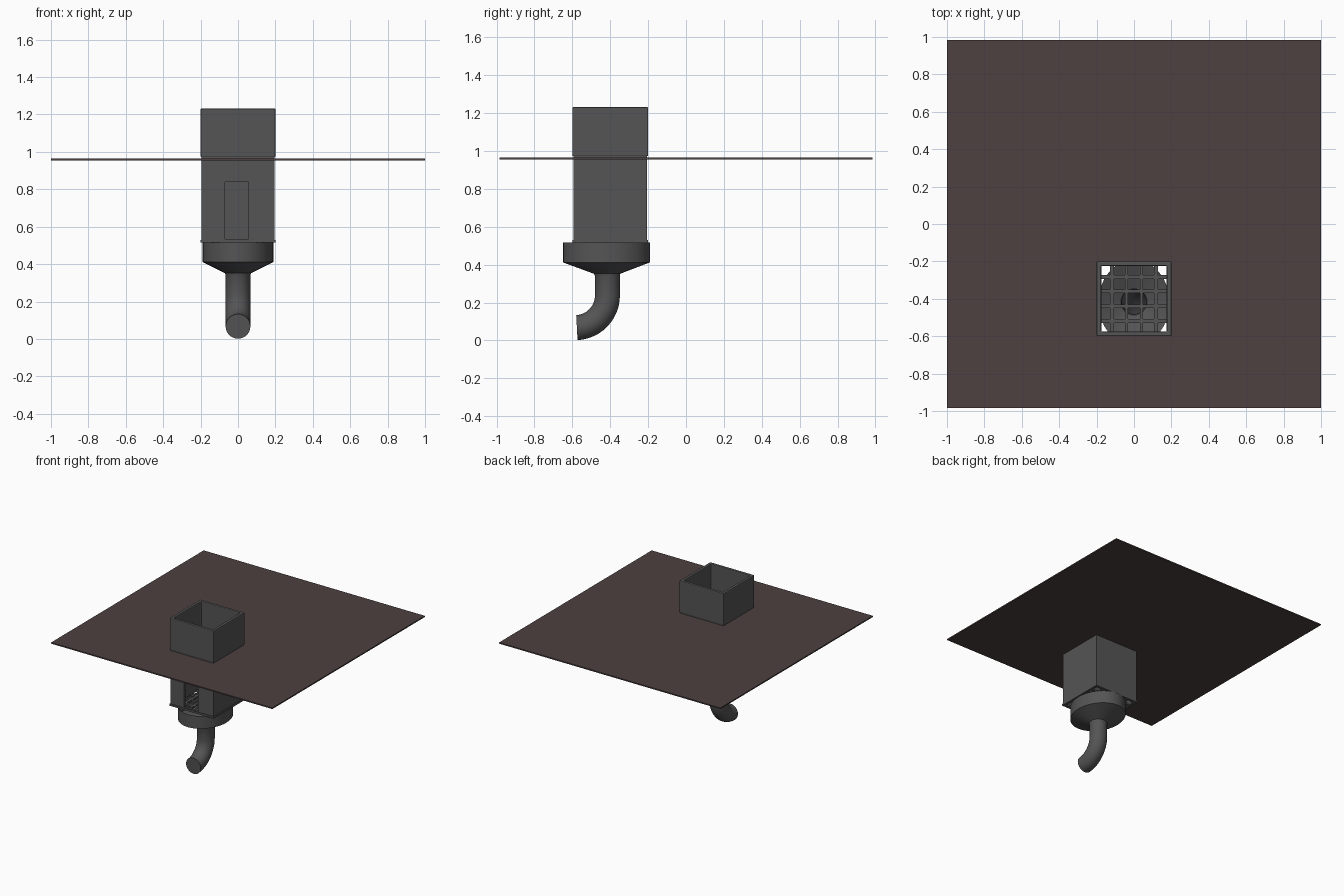
import bpy, bmesh, math

if "Cube" in bpy.data.objects:
    bpy.data.objects.remove(bpy.data.objects["Cube"])

CY = -0.4  # y centre of the chute


def material(name, rgb):
    m = bpy.data.materials.new(name)
    m.diffuse_color = (*rgb, 1)
    m.use_nodes = True
    m.node_tree.nodes["Principled BSDF"].inputs["Base Color"].default_value = m.diffuse_color
    return m


GREY = material("dark_grey", (0.09, 0.09, 0.09))
BROWN = material("dark_brown", (0.075, 0.052, 0.052))


def finish(bm, name, mat):
    bmesh.ops.recalc_face_normals(bm, faces=bm.faces)
    me = bpy.data.meshes.new(name)
    bm.to_mesh(me)
    bm.free()
    ob = bpy.data.objects.new(name, me)
    bpy.context.collection.objects.link(ob)
    me.materials.append(mat)
    return ob


def activate(ob):
    bpy.ops.object.select_all(action='DESELECT')
    ob.select_set(True)
    bpy.context.view_layer.objects.active = ob


def frame(name, outer, inner, z0, z1, mat):
    """Rectangular ring; outer and inner are (x0, x1, y0, y1)."""
    bm = bmesh.new()

    def loop(r, z):
        a, b, c, d = r
        return [bm.verts.new((x, y, z)) for x, y in ((a, c), (b, c), (b, d), (a, d))]
    loops = [loop(outer, z0), loop(outer, z1), loop(inner, z1), loop(inner, z0)]
    for k in range(4):
        p, q = loops[k], loops[(k + 1) % 4]
        for i in range(4):
            j = (i + 1) % 4
            bm.faces.new((p[i], p[j], q[j], q[i]))
    return finish(bm, name, mat)


def square(h):
    return (-h, h, CY - h, CY + h)


# floor sheet with a hole for the chute
frame("floor_sheet", (-1, 1, -0.985, 0.985), square(0.175), 0.955, 0.965, BROWN)

# upper open box with slightly rounded edges
upper = frame("upper_box", square(0.2), square(0.176), 0.972, 1.232, GREY)
bev = upper.modifiers.new("round", 'BEVEL')
bev.width, bev.segments = 0.006, 2

# lower box with a tall slot in the front wall
lower = frame("lower_box", square(0.195), square(0.176), 0.528, 0.974, GREY)
bpy.ops.mesh.primitive_cube_add(size=1, location=(-0.0075, CY - 0.19, 0.6875))
cutter = bpy.context.object
cutter.scale = (0.125, 0.1, 0.305)
cut = lower.modifiers.new("slot", 'BOOLEAN')
cut.operation, cut.object, cut.solver = 'DIFFERENCE', cutter, 'EXACT'
activate(lower)
bpy.ops.object.modifier_apply(modifier="slot")
bpy.data.objects.remove(cutter)

# bottom grate and flange: a grid of bars with 5 x 5 holes
half = [0.031, 0.049, 0.107, 0.128, 0.177, 0.2]
c = [-v for v in reversed(half)] + half
bm = bmesh.new()
g = [[bm.verts.new((x, CY + y, 0.53)) for y in c] for x in c]
for i in range(11):
    for j in range(11):
        if i % 2 == 0 or j % 2 == 0:
            bm.faces.new((g[i][j], g[i + 1][j], g[i + 1][j + 1], g[i][j + 1]))
grate = finish(bm, "bottom_grate", GREY)
sol = grate.modifiers.new("thickness", 'SOLIDIFY')
sol.thickness = 0.015

# funnel and curved outlet pipe swept as one run of rings: (y, z, rx, ry, tilt)
N, R, PR, PY, BZ = 32, 0.17, 0.066, -0.415, 0.237
rings = [(-0.42, 0.516, 0.19, 0.23, 0),
         (-0.42, 0.412, 0.19, 0.23, 0),
         (-0.417, 0.352, 0.07, 0.07, 0),
         (PY, 0.34, PR, PR, 0)]
for k in range(13):
    a = math.radians(87) * k / 12
    rings.append((PY - R + R * math.cos(a), BZ - R * math.sin(a), PR, PR, a))
bm = bmesh.new()
prev = None
for y, z, rx, ry, a in rings:
    ring = []
    for i in range(N):
        t = 2 * math.pi * i / N
        v = ry * math.sin(t)
        ring.append(bm.verts.new((rx * math.cos(t), y + v * math.cos(a), z - v * math.sin(a))))
    if prev:
        for i in range(N):
            j = (i + 1) % N
            bm.faces.new((prev[i], prev[j], ring[j], ring[i]))
    prev = ring
bm.faces.new(prev)
funnel = finish(bm, "funnel_and_pipe", GREY)
activate(funnel)
bpy.ops.object.shade_smooth_by_angle(angle=math.radians(32))
